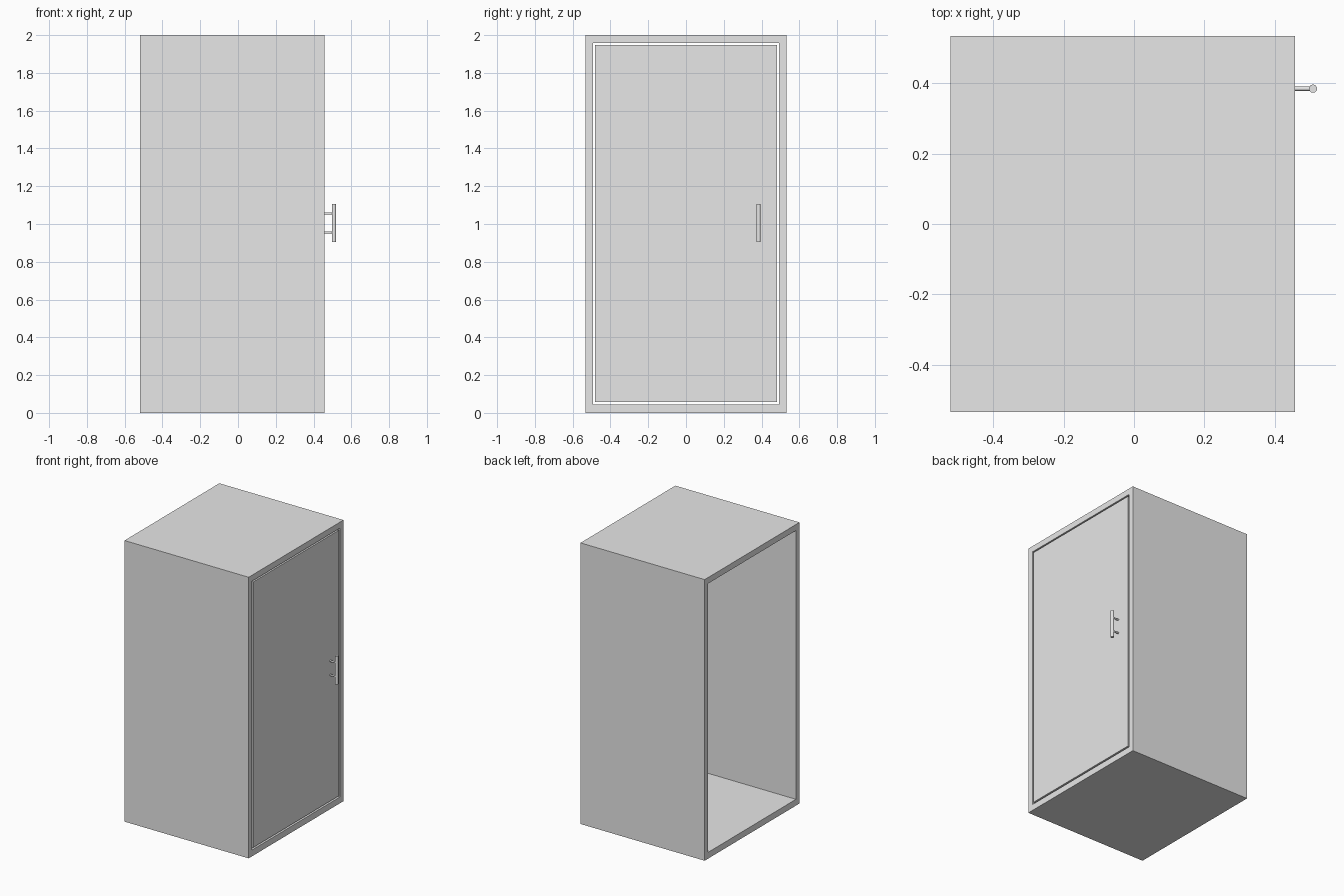
import bpy
import bmesh
from mathutils import Matrix, Vector

cube = bpy.data.objects.get("Cube")
if cube:
    bpy.data.objects.remove(cube, do_unlink=True)

GREY = (0.8, 0.8, 0.8, 1.0)
grey = bpy.data.materials.new("light_grey")
grey.use_nodes = True
grey.diffuse_color = GREY
grey.node_tree.nodes["Principled BSDF"].inputs["Base Color"].default_value = GREY

BACK, FRONT = -0.52, 0.457      # depth of the cabin along x
HANDLE_Y, HANDLE_X = 0.384, 0.508


def finish(name, bm):
    bmesh.ops.recalc_face_normals(bm, faces=bm.faces)
    mesh = bpy.data.meshes.new(name)
    bm.to_mesh(mesh)
    bm.free()
    mesh.materials.append(grey)
    obj = bpy.data.objects.new(name, mesh)
    bpy.context.scene.collection.objects.link(obj)
    return obj


def box(name, low, high):
    low, high = Vector(low), Vector(high)
    bm = bmesh.new()
    bmesh.ops.create_cube(bm, size=1)
    bmesh.ops.scale(bm, vec=high - low, verts=bm.verts)
    bmesh.ops.translate(bm, vec=(low + high) / 2, verts=bm.verts)
    return finish(name, bm)


def rod(name, start, end, radius):
    start, end = Vector(start), Vector(end)
    axis = end - start
    turn = axis.to_track_quat("Z", "Y").to_matrix().to_4x4()
    bm = bmesh.new()
    bmesh.ops.create_cone(bm, cap_ends=True, segments=32, radius1=radius,
                          radius2=radius, depth=axis.length,
                          matrix=Matrix.Translation((start + end) / 2) @ turn)
    obj = finish(name, bm)
    bpy.ops.object.select_all(action="DESELECT")
    obj.select_set(True)
    bpy.context.view_layer.objects.active = obj
    bpy.ops.object.shade_smooth_by_angle()
    return obj


def tube(name, outer, inner):
    """Rectangular sleeve open at both ends, from (half width, bottom, top)."""
    bm = bmesh.new()

    def ring(x, size):
        w, lo, hi = size
        return [bm.verts.new((x, y, z))
                for y, z in ((-w, lo), (w, lo), (w, hi), (-w, hi))]

    rings = [ring(BACK, outer), ring(FRONT, outer),
             ring(FRONT, inner), ring(BACK, inner)]
    for a, b in zip(rings, rings[1:] + rings[:1]):
        for i in range(4):
            j = (i + 1) % 4
            bm.faces.new((a[i], a[j], b[j], b[i]))
    return finish(name, bm)


# Cabin shell, open at the back
tube("cabin_shell", (0.533, 0, 2), (0.493, 0.045, 1.957))

# Door panel with a narrow gap all round
box("door_panel", (FRONT - 0.04, -0.481, 0.057), (FRONT, 0.481, 1.947))

# Pull handle on two posts
rod("handle_bar", (HANDLE_X, HANDLE_Y, 0.905), (HANDLE_X, HANDLE_Y, 1.105), 0.0115)
for label, z in (("lower", 0.955), ("upper", 1.055)):
    rod(label + "_handle_post", (FRONT - 0.01, HANDLE_Y, z),
        (HANDLE_X, HANDLE_Y, z), 0.006)
